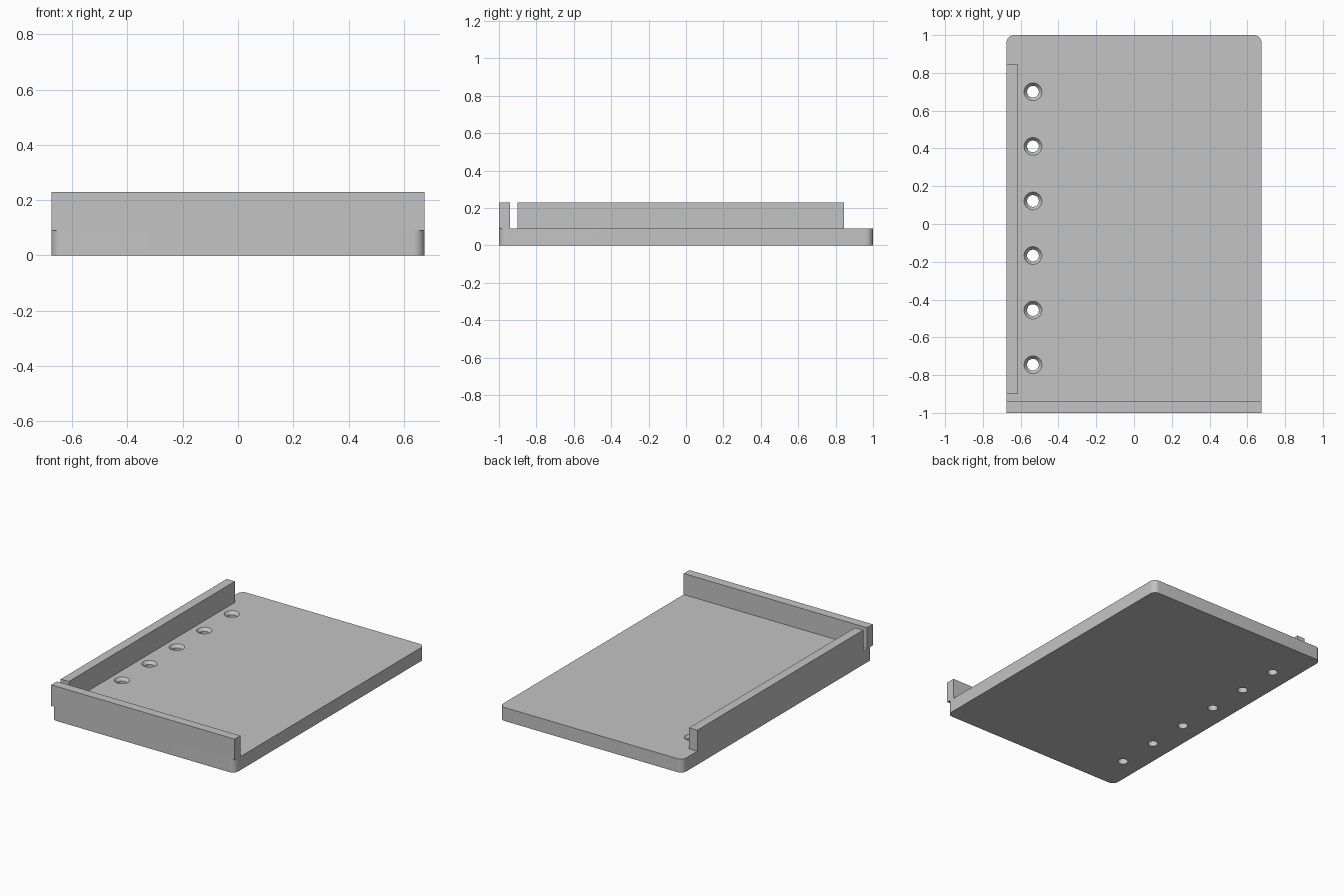
import bpy, bmesh, math
from mathutils import Vector

cube = bpy.data.objects.get("Cube")
if cube:
    bpy.data.objects.remove(cube, do_unlink=True)

HALF_X, HALF_Y = 0.675, 1.0
PLATE_TOP, WALL_TOP, WALL = 0.09, 0.23, 0.06

grey = bpy.data.materials.new("plain grey")
grey.use_nodes = True
colour = (0.55, 0.55, 0.55, 1)
grey.diffuse_color = colour
grey.node_tree.nodes["Principled BSDF"].inputs["Base Color"].default_value = colour


def add_object(name, bm):
    bmesh.ops.recalc_face_normals(bm, faces=bm.faces)
    mesh = bpy.data.meshes.new(name)
    bm.to_mesh(mesh)
    bm.free()
    mesh.materials.append(grey)
    obj = bpy.data.objects.new(name, mesh)
    bpy.context.collection.objects.link(obj)
    return obj


def box(low, high):
    bm = bmesh.new()
    bmesh.ops.create_cube(bm, size=1)
    low, high = Vector(low), Vector(high)
    for v in bm.verts:
        v.co = (low + high) / 2 + v.co * (high - low)
    return bm


def add_frustum(bm, x, y, profile, sides=48):
    # Stacked rings of (radius, height), capped at both ends
    rings = [[bm.verts.new((x + r * math.cos(2 * math.pi * i / sides),
                            y + r * math.sin(2 * math.pi * i / sides), z))
              for i in range(sides)] for r, z in profile]
    for a, b in zip(rings, rings[1:]):
        for i in range(sides):
            j = (i + 1) % sides
            bm.faces.new((a[i], a[j], b[j], b[i]))
    bm.faces.new(rings[0][::-1])
    bm.faces.new(rings[-1])


# Base plate with rounded upright corners
bm = box((-HALF_X, -HALF_Y, 0), (HALF_X, HALF_Y, PLATE_TOP))
upright = [e for e in bm.edges if abs(e.verts[0].co.z - e.verts[1].co.z) > 0.01]
bmesh.ops.bevel(bm, geom=upright, offset=0.04, segments=10, profile=0.5, affect='EDGES')
plate = add_object("base_plate", bm)

# Row of countersunk through holes
bm = bmesh.new()
for i in range(6):
    add_frustum(bm, -0.535, 0.70 - 0.289 * i,
                [(0.031, -0.05), (0.031, PLATE_TOP - 0.02),
                 (0.047, PLATE_TOP), (0.047, PLATE_TOP + 0.05)])
cutter = add_object("hole_cutter", bm)
cutter.hide_render = True

cut = plate.modifiers.new("holes", 'BOOLEAN')
cut.operation, cut.object, cut.solver = 'DIFFERENCE', cutter, 'EXACT'
bpy.ops.object.select_all(action='DESELECT')
bpy.context.view_layer.objects.active = plate
plate.select_set(True)
bpy.ops.object.modifier_apply(modifier=cut.name)
bpy.data.objects.remove(cutter, do_unlink=True)
bpy.ops.object.shade_smooth_by_angle(angle=math.radians(25))

# Stop walls along the front and the right edge
add_object("front_wall", box((-HALF_X, -HALF_Y, PLATE_TOP),
                             (HALF_X, -HALF_Y + WALL, WALL_TOP)))
add_object("right_side_wall", box((-HALF_X, -0.9, PLATE_TOP),
                                  (-HALF_X + WALL, 0.845, WALL_TOP)))
